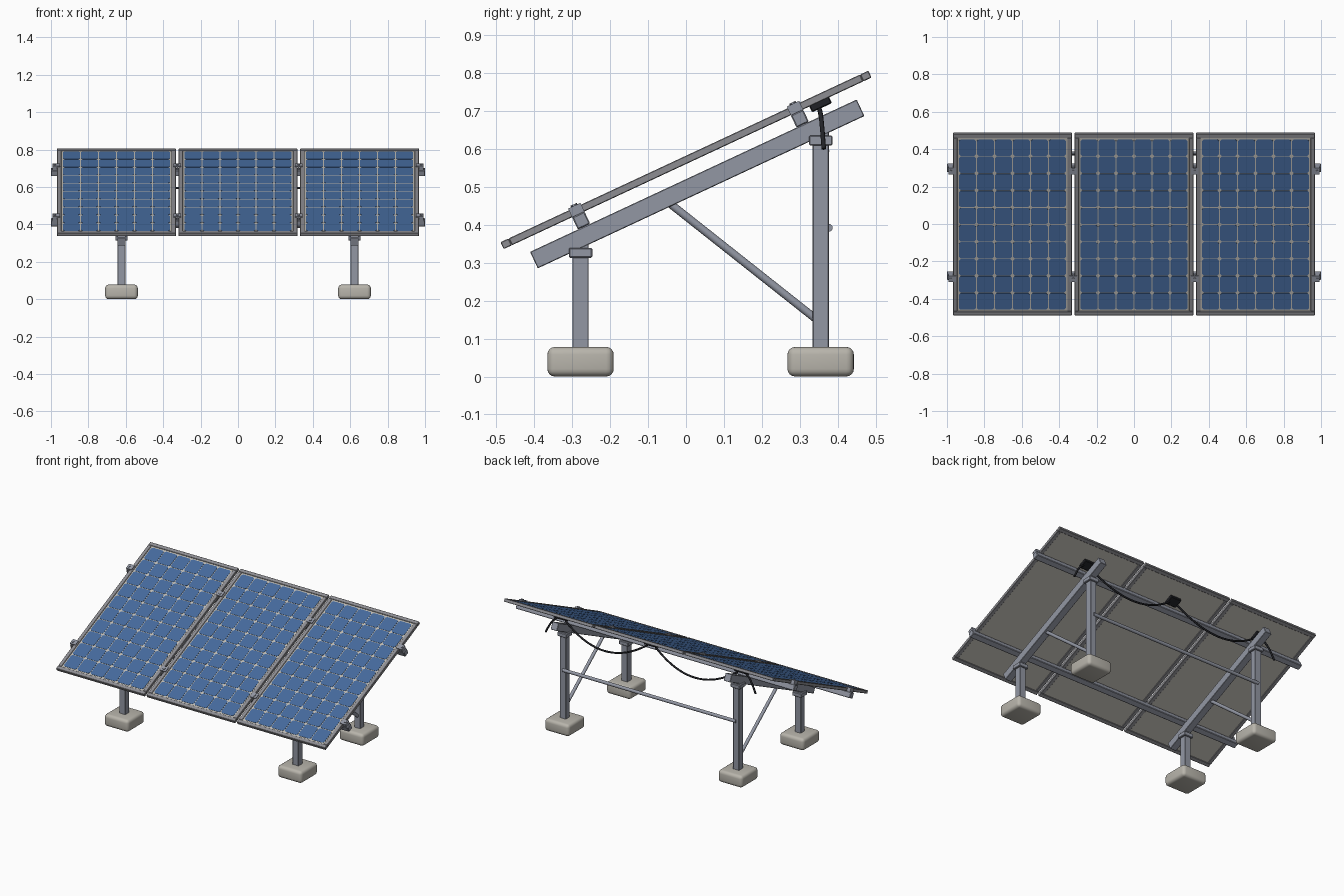
import bpy, bmesh, math
from mathutils import Matrix, Vector

if "Cube" in bpy.data.objects:
    bpy.data.objects.remove(bpy.data.objects["Cube"], do_unlink=True)


def material(name, rgb, rough=0.6):
    m = bpy.data.materials.new(name)
    m.use_nodes = True
    m.diffuse_color = (*rgb, 1)
    b = m.node_tree.nodes["Principled BSDF"]
    b.inputs["Base Color"].default_value = (*rgb, 1)
    b.inputs["Roughness"].default_value = rough
    return m


STEEL = material("galvanised steel", (0.29, 0.31, 0.37))
FRAME = material("aluminium frame", (0.27, 0.27, 0.29))
CELL = material("blue cell", (0.06, 0.145, 0.34))
SHEET = material("pale backsheet", (0.52, 0.50, 0.46))
CONCRETE = material("concrete", (0.48, 0.46, 0.41))
BLACK = material("black plastic", (0.015, 0.016, 0.02))

# Tilted frame shared by panels, rails and rafters: y runs up the slope, z is its normal
TILT = Matrix.Translation((0, 0, 0.571)) @ Matrix.Rotation(math.radians(25), 4, "X")
UPRIGHT = Matrix.Identity(4)


def finish(name, bm, mat, matrix=UPRIGHT, bevel=0, segments=1, smooth=False):
    mesh = bpy.data.meshes.new(name)
    bm.to_mesh(mesh)
    bm.free()
    mesh.materials.append(mat)
    ob = bpy.data.objects.new(name, mesh)
    ob.matrix_world = matrix
    bpy.context.collection.objects.link(ob)
    if bevel:
        mod = ob.modifiers.new("bevel", "BEVEL")
        mod.width = bevel
        mod.segments = segments
    if smooth:
        for p in mesh.polygons:
            p.use_smooth = True
        mesh.set_sharp_from_angle(angle=math.radians(91 if bevel else 40))
    return ob


def box(name, centre, size, mat, matrix=UPRIGHT, **kw):
    bm = bmesh.new()
    bmesh.ops.create_cube(bm, size=1)
    bmesh.ops.scale(bm, vec=size, verts=bm.verts)
    bmesh.ops.translate(bm, vec=centre, verts=bm.verts)
    return finish(name, bm, mat, matrix, **kw)


def rod(name, a, b, radius, mat, matrix=UPRIGHT, sides=16):
    a, b = Vector(a), Vector(b)
    bm = bmesh.new()
    turn = (b - a).to_track_quat("Z", "Y").to_matrix().to_4x4()
    bmesh.ops.create_cone(bm, cap_ends=True, segments=sides, radius1=radius, radius2=radius,
                          depth=(b - a).length, matrix=Matrix.Translation((a + b) / 2) @ turn)
    return finish(name, bm, mat, matrix, smooth=True)


def cable(name, points):
    cu = bpy.data.curves.new(name, "CURVE")
    cu.dimensions = "3D"
    cu.bevel_depth = 0.006
    cu.bevel_resolution = 2
    cu.use_fill_caps = True
    sp = cu.splines.new("POLY")
    sp.points.add(len(points) - 1)
    for p, co in zip(sp.points, points):
        p.co = (*co, 1)
    sp.use_smooth = True
    cu.materials.append(BLACK)
    bpy.context.collection.objects.link(bpy.data.objects.new(name, cu))


# Panels
W, L, RIM, PITCH = 0.635, 1.07, 0.024, 0.65
COLS, ROWS, GAP, CHAMFER = 6, 10, 0.005, 0.009


def cells(name, cx):
    bm = bmesh.new()
    dx, dy = (W - 2 * RIM - 0.01) / COLS, (L - 2 * RIM - 0.014) / ROWS
    hx, hy, c = (dx - GAP) / 2, (dy - GAP) / 2, CHAMFER
    outline = [(hx, c - hy), (hx, hy - c), (hx - c, hy), (c - hx, hy),
               (-hx, hy - c), (-hx, c - hy), (c - hx, -hy), (hx - c, -hy)]
    for i in range(COLS):
        for j in range(ROWS):
            x, y = cx + (i - (COLS - 1) / 2) * dx, (j - (ROWS - 1) / 2) * dy
            bm.faces.new([bm.verts.new((x + u, y + v, 0.006)) for u, v in outline])
    top = bmesh.ops.extrude_face_region(bm, geom=bm.faces[:])["geom"]
    bmesh.ops.translate(bm, vec=(0, 0, 0.0015),
                        verts=[g for g in top if isinstance(g, bmesh.types.BMVert)])
    bmesh.ops.recalc_face_normals(bm, faces=bm.faces)
    finish(name, bm, CELL, TILT)


for tag, cx in (("right", -PITCH), ("middle", 0), ("left", PITCH)):
    box(f"{tag}_backsheet", (cx, 0, 0), (W - RIM, L - RIM, 0.012), SHEET, TILT)
    cells(f"{tag}_cells", cx)
    for s in (-1, 1):
        end, side = ("lower", "right") if s < 0 else ("upper", "left")
        box(f"{tag}_frame_{end}", (cx, s * (L - RIM) / 2, 0), (W, RIM, 0.02),
            FRAME, TILT, bevel=0.002)
        box(f"{tag}_frame_{side}", (cx + s * (W - RIM) / 2, 0, 0), (RIM, L - 2 * RIM, 0.02),
            FRAME, TILT, bevel=0.002)
    box(f"{tag}_junction_box", (cx, 0.383, -0.016), (0.075, 0.058, 0.022), BLACK, TILT, bevel=0.003)

# Rails with their clamps and bolts
for level, s in (("lower", -0.318), ("upper", 0.318)):
    box(f"{level}_rail", (0, s, -0.028), (2.0, 0.036, 0.036), STEEL, TILT, bevel=0.003)
    for sign in (-1, 1):
        side = "left" if sign > 0 else "right"
        x = sign * PITCH / 2
        box(f"{level}_{side}_mid_clamp", (x, s, 0.0125), (0.042, 0.036, 0.005), STEEL, TILT)
        box(f"{level}_{side}_mid_clamp_stem", (x, s, 0), (0.01, 0.03, 0.024), STEEL, TILT)
        rod(f"{level}_{side}_mid_bolt", (x, s, 0.012), (x, s, 0.019), 0.009, STEEL, TILT, 6)
        x = sign * 0.98
        box(f"{level}_{side}_end_clamp", (x - sign * 0.008, s, 0.0125), (0.04, 0.036, 0.005), STEEL, TILT)
        box(f"{level}_{side}_end_clamp_stem", (x, s, 0.001), (0.022, 0.036, 0.024), STEEL, TILT)
        rod(f"{level}_{side}_end_bolt", (x, s, 0.012), (x, s, 0.019), 0.008, STEEL, TILT, 6)

# Two support trestles
POST_X = 0.623
for sign in (-1, 1):
    side = "left" if sign > 0 else "right"
    x = sign * POST_X
    box(f"{side}_rafter", (x, 0, -0.07), (0.045, 0.95, 0.048), STEEL, TILT, bevel=0.002)
    for place, y, cap_z in (("front", -0.278, 0.326), ("back", 0.355, 0.622)):
        box(f"{side}_{place}_footing", (x, y, 0.039), (0.175, 0.175, 0.078), CONCRETE,
            bevel=0.02, segments=4, smooth=True)
        box(f"{side}_{place}_post", (x, y, (0.06 + cap_z + 0.025) / 2),
            (0.043, 0.043, cap_z + 0.025 - 0.06), STEEL, bevel=0.002)
        box(f"{side}_{place}_post_cap", (x, y, cap_z), (0.066, 0.062, 0.026), STEEL, bevel=0.003)
    rod(f"{side}_diagonal_brace", (x, -0.045, 0.458), (x, 0.342, 0.152), 0.0105, STEEL)

# Tie between the back posts
rod("back_cross_tie", (-POST_X, 0.376, 0.392), (POST_X, 0.376, 0.392), 0.0105, STEEL)

# Cables sagging between the junction boxes, with a loose tail at each end
STEPS = 20
for sign in (-1, 1):
    side = "left" if sign > 0 else "right"
    sag, tail = [], []
    for i in range(STEPS + 1):
        u = 2 * i / STEPS - 1
        drop = 1 - u * u
        sag.append((sign * (0.325 + 0.295 * u), 0.352 + 0.02 * drop, 0.704 - 0.11 * drop))
        t = i / STEPS
        tail.append((sign * (0.68 + 0.075 * t), 0.352 + 0.011 * t, 0.704 - 0.104 * t ** 1.6))
    cable(f"{side}_cable", sag)
    cable(f"{side}_cable_tail", tail)
